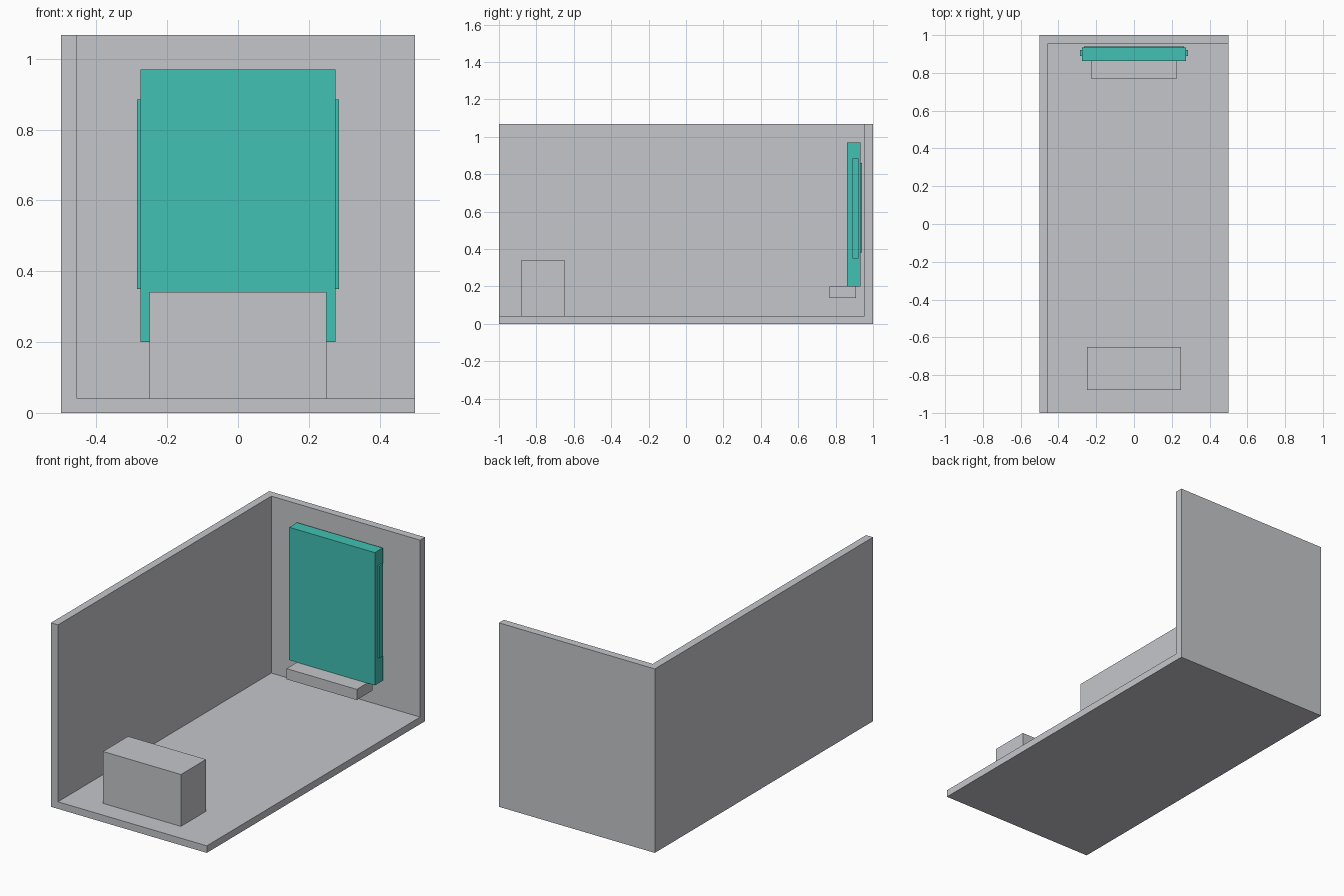
import bpy
import bmesh

if "Cube" in bpy.data.objects:
    bpy.data.objects.remove(bpy.data.objects["Cube"])


def material(name, rgb):
    m = bpy.data.materials.new(name)
    m.diffuse_color = (*rgb, 1.0)
    m.use_nodes = True
    m.node_tree.nodes["Principled BSDF"].inputs["Base Color"].default_value = m.diffuse_color
    return m


GREY = material("light grey", (0.558, 0.565, 0.591))
TEAL = material("teal", (0.053, 0.533, 0.451))


def box(name, mat, x, y, z):
    """Box from (min, max) ranges on each axis."""
    bm = bmesh.new()
    bmesh.ops.create_cube(bm, size=1.0)
    for v in bm.verts:
        v.co = [r[0] if c < 0 else r[1] for c, r in zip(v.co, (x, y, z))]
    mesh = bpy.data.meshes.new(name)
    bm.to_mesh(mesh)
    bm.free()
    mesh.materials.append(mat)
    ob = bpy.data.objects.new(name, mesh)
    bpy.context.collection.objects.link(ob)
    return ob


# Room shell: an L of two walls on a floor slab
FLOOR, TOP, WALL = 0.041, 1.067, 0.045
box("floor", GREY, (-0.5, 0.5), (-1, 1), (0, FLOOR))
box("left_wall", GREY, (-0.5, -0.5 + WALL), (-1, 1), (FLOOR, TOP))
box("back_wall", GREY, (-0.5 + WALL, 0.5), (1 - WALL, 1), (FLOOR, TOP))

# Block standing on the floor near the front
box("front_block", GREY, (-0.25, 0.25), (-0.88, -0.65), (FLOOR, 0.342))

# Ledge under the panel
box("ledge", GREY, (-0.225, 0.225), (0.767, 0.91), (0.138, 0.2))

# Upright panel with a thin back plate and side strips
box("panel", TEAL, (-0.275, 0.275), (0.862, 0.934), (0.2, 0.97))
box("panel_back_plate", TEAL, (-0.265, 0.265), (0.934, 0.94), (0.38, 0.86))
for side, s in (("left", -1), ("right", 1)):
    box(side + "_strip", TEAL, sorted((s * 0.275, s * 0.285)),
        (0.89, 0.922), (0.35, 0.885))
